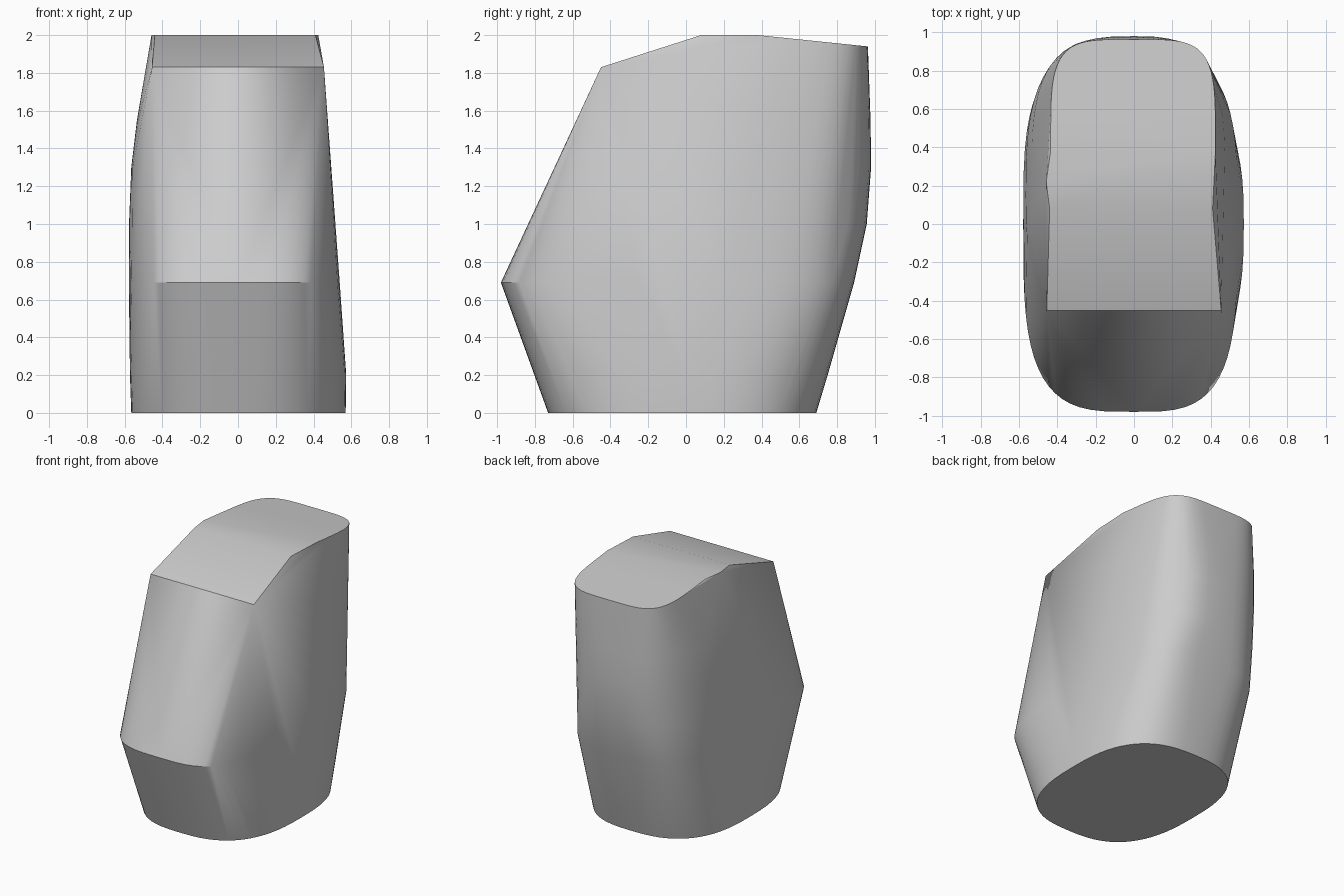
import bpy, bmesh
from math import cos, sin, tau, radians

cube = bpy.data.objects.get("Cube")
if cube:
    bpy.data.objects.remove(cube)

SEGMENTS = 64


def ring(z, right, left, front, back, mid, power):
    """Rounded-rectangle outline with its own reach to each side."""
    points = []
    for i in range(SEGMENTS):
        c, s = cos(tau * i / SEGMENTS), sin(tau * i / SEGMENTS)
        u, v = abs(c) ** (2 / power), abs(s) ** (2 / power)
        x = left * u if c > 0 else right * u
        y = mid + (back - mid) * v if s > 0 else mid + (front - mid) * v
        points.append((x, y, z))
    return points


# Body outlines from the base up to the swelling back
points = ring(0, -0.565, 0.57, -0.73, 0.69, 0, 2.7)
points += ring(0.2, -0.572, 0.573, -0.8, 0.75, 0, 2.8)
points += ring(0.69, -0.578, 0.54, -0.98, 0.89, 0, 3.5)
points += ring(1.0, -0.577, 0.515, -0.6, 0.957, 0.1, 3)
points += ring(1.3, -0.565, 0.495, -0.5, 0.98, 0.15, 3)
points += ring(1.55, -0.535, 0.475, -0.4, 0.977, 0.2, 3.3)

# Rear of the crown, rounded and dipping slightly backwards
for x, y, z in ring(0, -0.435, 0.425, 0.38, 0.963, 0.38, 4.5):
    points.append((x, y, 2 - (y - 0.38) * 0.103))

# Crown break and brow edge
points += [(-0.44, 0.08, 2), (0.41, 0.08, 2), (-0.458, 0.22, 2),
           (-0.455, -0.45, 1.83), (0.455, -0.45, 1.83)]

# Skin the outlines into one closed shell
bm = bmesh.new()
for p in points:
    bm.verts.new(p)
bmesh.ops.remove_doubles(bm, verts=bm.verts, dist=0.002)
bmesh.ops.convex_hull(bm, input=bm.verts)
loose = [v for v in bm.verts if not v.link_faces]
bmesh.ops.delete(bm, geom=loose, context='VERTS')
bmesh.ops.dissolve_limit(bm, angle_limit=radians(0.5),
                         verts=bm.verts, edges=bm.edges)
bmesh.ops.recalc_face_normals(bm, faces=bm.faces)
mesh = bpy.data.meshes.new("body")
bm.to_mesh(mesh)
bm.free()
body = bpy.data.objects.new("body", mesh)
bpy.context.collection.objects.link(body)

# Plain grey finish
grey = bpy.data.materials.new("grey")
grey.use_nodes = True
grey.diffuse_color = (0.6, 0.6, 0.6, 1)
grey.node_tree.nodes["Principled BSDF"].inputs["Base Color"].default_value = (0.6, 0.6, 0.6, 1)
mesh.materials.append(grey)

bpy.context.view_layer.objects.active = body
body.select_set(True)
bpy.ops.object.shade_smooth_by_angle(angle=radians(25))
